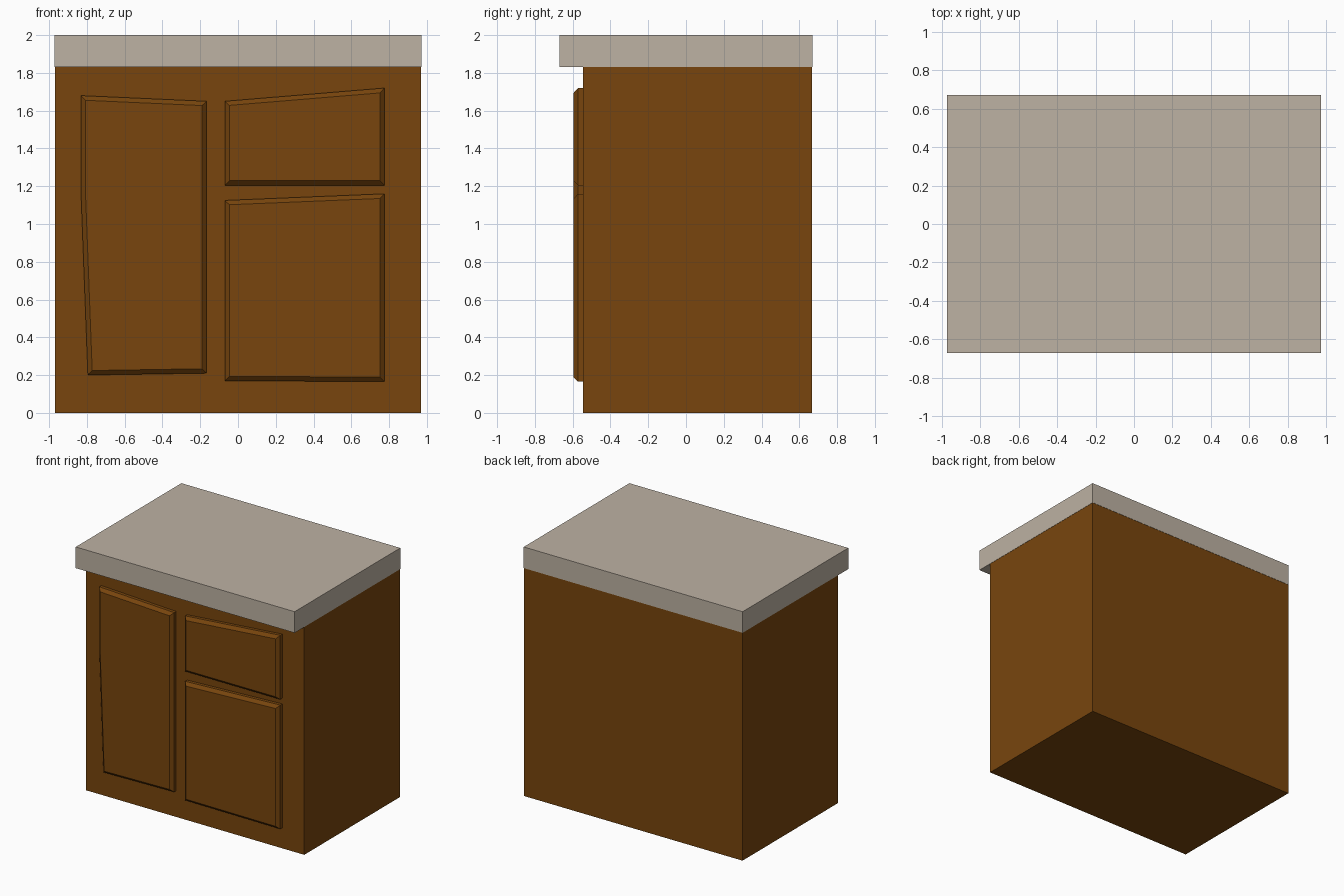
import bpy, bmesh

if "Cube" in bpy.data.objects:
    bpy.data.objects.remove(bpy.data.objects["Cube"])


def material(name, rgb):
    m = bpy.data.materials.new(name)
    m.diffuse_color = (*rgb, 1.0)
    m.use_nodes = True
    m.node_tree.nodes["Principled BSDF"].inputs["Base Color"].default_value = m.diffuse_color
    return m


wood = material("brown wood", (0.188, 0.06, 0.004))
stone = material("beige stone", (0.51, 0.445, 0.366))


def finish(name, bm, mat):
    mesh = bpy.data.meshes.new(name)
    bm.to_mesh(mesh)
    bm.free()
    mesh.materials.append(mat)
    obj = bpy.data.objects.new(name, mesh)
    bpy.context.collection.objects.link(obj)
    return obj


def box(name, lo, hi, mat):
    bm = bmesh.new()
    bmesh.ops.create_cube(bm, size=1)
    for v in bm.verts:
        v.co = [hi[i] if v.co[i] > 0 else lo[i] for i in range(3)]
    return finish(name, bm, mat)


def panel(name, outline):
    """Raised front panel: straight rim, then a chamfer to a flat face."""
    bm = bmesh.new()
    face = bm.faces.new([bm.verts.new((x, -0.545, z)) for x, z in outline])
    bm.normal_update()
    for thickness, depth in ((0.0, 0.026), (0.024, 0.024)):
        bmesh.ops.inset_individual(bm, faces=[face], thickness=thickness,
                                   depth=depth, use_even_offset=True)
        bm.normal_update()
    return finish(name, bm, wood)


# Cabinet body and overhanging countertop
box("cabinet_body", (-0.97, -0.545, 0), (0.97, 0.668, 1.83), wood)
box("countertop", (-0.972, -0.67, 1.83), (0.972, 0.67, 2.0), stone)

# Slightly crooked door and drawer fronts, counter-clockwise from the front
panel("tall_door", [(-0.795, 0.2), (-0.167, 0.21), (-0.167, 1.65),
                    (-0.832, 1.68), (-0.832, 1.18)])
panel("drawer_front", [(-0.07, 1.205), (0.775, 1.205), (0.775, 1.72), (-0.07, 1.65)])
panel("lower_door", [(-0.07, 0.17), (0.775, 0.165), (0.775, 1.16), (-0.07, 1.125)])
